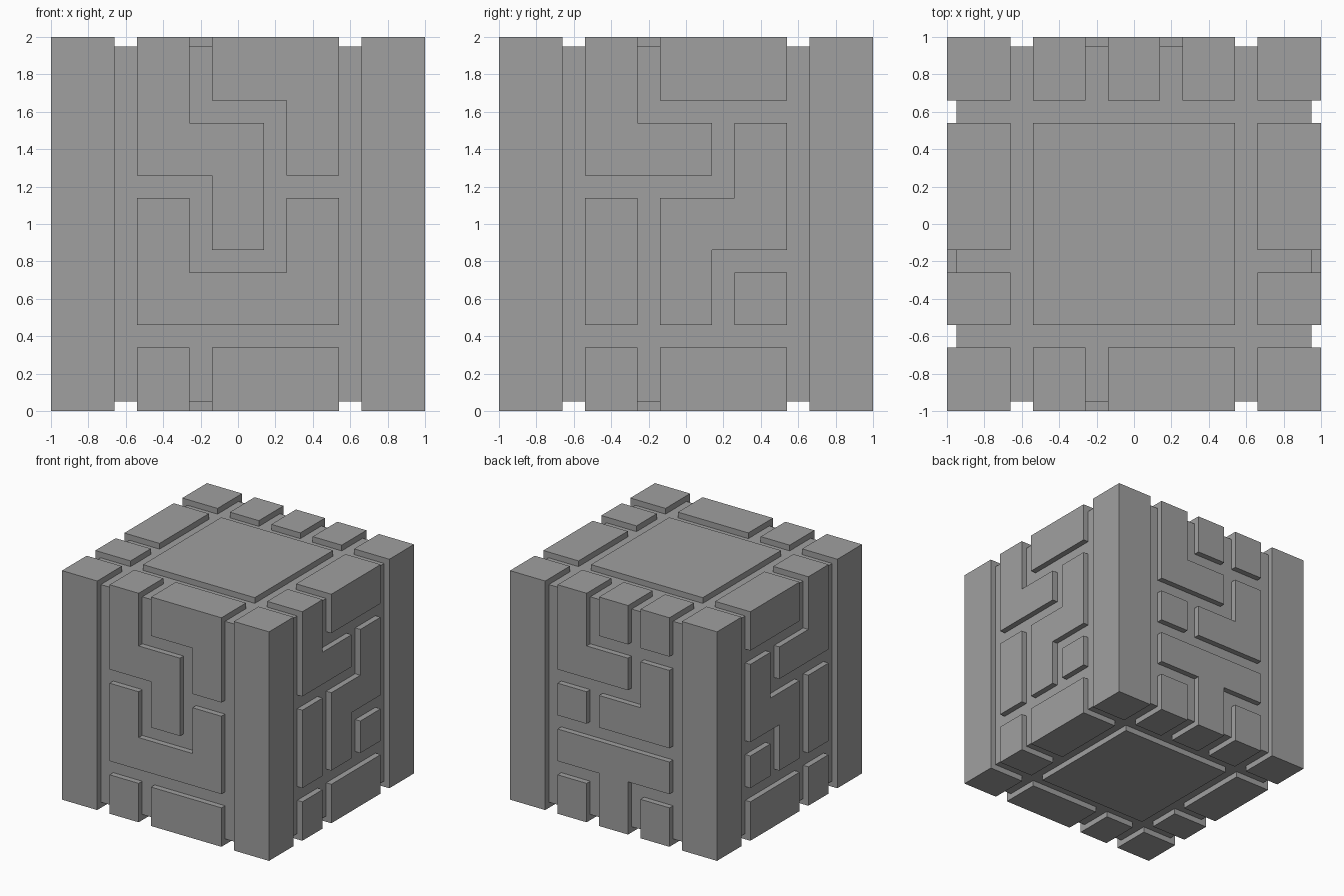
import bpy
import bmesh
from math import pi
from mathutils import Matrix

if "Cube" in bpy.data.objects:
    bpy.data.objects.remove(bpy.data.objects["Cube"], do_unlink=True)

stone = bpy.data.materials.new("stone grey")
stone.use_nodes = True
GREY = (0.35, 0.35, 0.35, 1)
stone.diffuse_color = GREY
stone.node_tree.nodes["Principled BSDF"].inputs["Base Color"].default_value = GREY

# Grid lines: five cells split by grooves, plus the groove depth at each rim
HALF = [0.14, 0.26, 0.54, 0.66, 0.95, 1.0]
GRID = [-v for v in reversed(HALF)] + HALF
LAST = len(GRID) - 2
MIDDLE = range(3, 8)


def in_core(cell):
    return all(0 < v < LAST for v in cell)


def finish(bm, name, turn=0):
    """Move the mesh onto the ground, turned to its side of the block."""
    bm.transform(Matrix.Translation((0, 0, 1)) @ Matrix.Rotation(turn, 4, "Z"))
    mesh = bpy.data.meshes.new(name)
    bm.to_mesh(mesh)
    bm.free()
    mesh.materials.append(stone)
    obj = bpy.data.objects.new(name, mesh)
    bpy.context.collection.objects.link(obj)


def build(name, cells, turn=0):
    """Skin the outside of a set of grid cells, leaving it open at the core."""
    bm = bmesh.new()
    for cell in cells:
        for axis in range(3):
            b, c = (axis + 1) % 3, (axis + 2) % 3
            for side in (0, 1):
                near = list(cell)
                near[axis] += 2 * side - 1
                if tuple(near) in cells or in_core(near):
                    continue
                corners = []
                for db, dc in ((0, 0), (1, 0), (1, 1), (0, 1)):
                    p = [0, 0, 0]
                    p[axis] = GRID[cell[axis] + side]
                    p[b] = GRID[cell[b] + db]
                    p[c] = GRID[cell[c] + dc]
                    corners.append(bm.verts.new(p))
                bm.faces.new(corners if side else corners[::-1])
    bmesh.ops.remove_doubles(bm, verts=bm.verts[:], dist=0.001)
    bmesh.ops.dissolve_limit(bm, angle_limit=0.01, verts=bm.verts[:], edges=bm.edges[:])
    finish(bm, name, turn)


def neighbours(v):
    """Pattern rows or columns that a grid strip belongs to or lies between."""
    v = min(max(v, 1), LAST - 1)
    return {(v - 1) // 2, v // 2}


def panel_cells(pattern):
    """Cells of the raised panels; panels at the rims fold over the edge."""
    cells = set()
    for u in MIDDLE:
        for w in range(LAST + 1):
            letters = {pattern[4 - r][c - 1] for c in neighbours(u) for r in neighbours(w)}
            if len(letters) == 1:
                cells.add((u, 0, w))
                if w in (0, LAST):
                    cells.add((u, 1, w))
    return cells


# Inner block at groove depth
bm = bmesh.new()
bmesh.ops.create_cube(bm, size=1.9)
finish(bm, "core")

# Four full-height corner pillars
pillar = {(i, j, k) for i in (0, 1) for j in (0, 1) for k in range(LAST + 1)}
pillar = {c for c in pillar if not in_core(c)}
for n, corner in enumerate(("front_right", "front_left", "back_left", "back_right")):
    build(corner + "_pillar", pillar, n * pi / 2)

# Square plates on top and bottom
for name, k in (("top_plate", LAST), ("bottom_plate", 0)):
    build(name, {(i, j, k) for i in MIDDLE for j in MIDDLE})

# Side panels, top row first; equal letters join into one raised panel
flank = ["ABB", "AAC", "DCC", "DCE", "FGG"]
sides = {
    "front_panels": ["ABB", "AAB", "CAC", "CCC", "DEE"],
    "left_panels": flank,
    "back_panels": ["ABC", "AAD", "EDD", "FFF", "GFH"],
    "right_panels": [row[::-1] for row in flank],
}
for n, (name, pattern) in enumerate(sides.items()):
    build(name, panel_cells(pattern), n * pi / 2)
